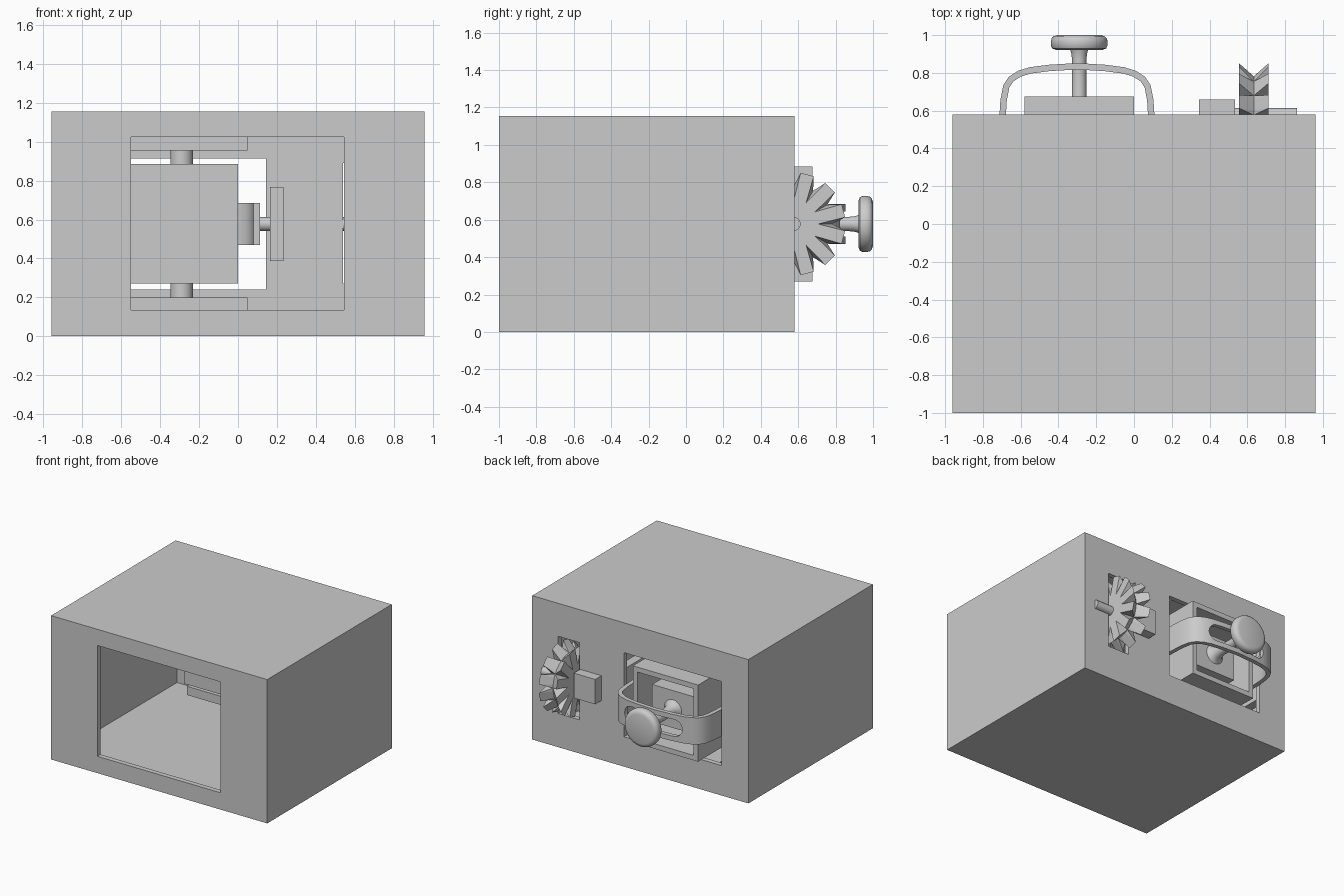
import bpy, bmesh, math
from mathutils import Matrix, Vector

if "Cube" in bpy.data.objects:
    bpy.data.objects.remove(bpy.data.objects["Cube"], do_unlink=True)

grey = bpy.data.materials.new("plain_grey")
grey.use_nodes = True
grey.diffuse_color = (0.6, 0.6, 0.6, 1)
for node in grey.node_tree.nodes:
    if node.type == 'BSDF_PRINCIPLED':
        node.inputs["Base Color"].default_value = grey.diffuse_color

CX, CY, CZ = -0.29, 0.41, 0.577   # gimbal centre


def finish(name, bm, smooth=False):
    bmesh.ops.recalc_face_normals(bm, faces=bm.faces[:])
    mesh = bpy.data.meshes.new(name)
    bm.to_mesh(mesh)
    bm.free()
    mesh.materials.append(grey)
    ob = bpy.data.objects.new(name, mesh)
    bpy.context.collection.objects.link(ob)
    if smooth:
        select(ob)
        bpy.ops.object.shade_smooth_by_angle(angle=math.radians(35))
    return ob


def select(ob):
    bpy.ops.object.select_all(action='DESELECT')
    ob.select_set(True)
    bpy.context.view_layer.objects.active = ob


def box(name, x, y, z):
    bm = bmesh.new()
    bmesh.ops.create_cube(bm, size=1)
    for v in bm.verts:
        v.co = [r[0] + (r[1] - r[0]) * (c + 0.5) for r, c in zip((x, y, z), v.co)]
    return finish(name, bm)


def cylinder(name, start, end, radius):
    a, b = Vector(start), Vector(end)
    turn = (b - a).to_track_quat('Z', 'Y').to_matrix().to_4x4()
    bm = bmesh.new()
    bmesh.ops.create_cone(bm, cap_ends=True, segments=32, radius1=radius, radius2=radius,
                          depth=(b - a).length, matrix=Matrix.Translation((a + b) / 2) @ turn)
    return finish(name, bm, True)


def lathe(name, profile):
    """Turn (radius, y) points about the stick axis."""
    bm = bmesh.new()
    verts = [bm.verts.new((CX + r, y, CZ)) for r, y in profile]
    edges = [bm.edges.new(pair) for pair in zip(verts, verts[1:])]
    bmesh.ops.spin(bm, geom=verts + edges, cent=(CX, 0, CZ), axis=(0, 1, 0),
                   angle=math.tau, steps=48)
    bmesh.ops.remove_doubles(bm, verts=bm.verts[:], dist=0.0001)
    return finish(name, bm, True)


def cut(ob, cutter):
    mod = ob.modifiers.new("cut", 'BOOLEAN')
    mod.operation, mod.solver, mod.object = 'DIFFERENCE', 'EXACT', cutter
    select(ob)
    bpy.ops.object.modifier_apply(modifier=mod.name)
    bpy.data.objects.remove(cutter, do_unlink=True)


# Hollow housing with front opening, stick window and wheel slot
housing = box("housing", (-0.96, 0.96), (-1, 0.58), (0, 1.155))
for x, y, z in (((-0.92, 0.92), (-0.96, 0.54), (0.04, 1.115)),
                ((-0.55, 0.545), (-1.1, -0.9), (0.135, 1.025)),
                ((-0.72, 0.145), (0.5, 0.7), (0.24, 0.915)),
                ((0.54, 0.73), (0.5, 0.7), (0.27, 0.89))):
    cut(housing, box("cutter", x, y, z))

# Swinging frame, open at the back, with the stick base inside
frame = box("swing_frame", (CX - 0.29, CX + 0.29), (0.15, 0.675), (0.27, 0.885))
cut(frame, box("cutter", (CX - 0.25, CX + 0.25), (0.2, 0.8), (0.31, 0.845)))
box("stick_base", (CX - 0.185, CX + 0.185), (0.19, 0.58), (CZ - 0.15, CZ + 0.15))

# Pivots and the brackets that carry them
for side, word in ((-1, "lower"), (1, "upper")):
    cylinder(word + "_pivot", (CX, CY, CZ + side * 0.3), (CX, CY, CZ + side * 0.385), 0.058)
    z = sorted((CZ + side * 0.378, CZ + side * 0.448))
    box(word + "_bracket", (CX - 0.34, CX + 0.34), (0.25, 0.545), z)
for side, word in ((-1, "right"), (1, "left")):
    cylinder(word + "_pivot", (CX + side * 0.38, CY, CZ), (CX + side * 0.46, CY, CZ), 0.036)
    x = sorted((CX + side * 0.455, CX + side * 0.525))
    box(word + "_bracket", x, (0.25, 0.545), (CZ - 0.19, CZ + 0.19))

# Curved strap with a long rounded slot
half = [(0.415, 0.31), (0.413, 0.5), (0.41, 0.58), (0.405, 0.66), (0.39, 0.735),
        (0.36, 0.78), (0.31, 0.812), (0.25, 0.83), (0.15, 0.843), (0, 0.852)]
path = [(-x, y) for x, y in half] + half[-2::-1]
bm = bmesh.new()
rows = []
for i, (x, y) in enumerate(path):
    p, q = path[max(i - 1, 0)], path[min(i + 1, len(path) - 1)]
    inward = Vector((q[1] - p[1], p[0] - q[0])).normalized() * 0.034
    ring = ((x, y, -1), (x, y, 1), (x + inward.x, y + inward.y, 1),
            (x + inward.x, y + inward.y, -1))
    rows.append([bm.verts.new((CX - 0.012 + a, b, CZ + c * 0.107)) for a, b, c in ring])
for r, s in zip(rows, rows[1:]):
    for k in range(4):
        bm.faces.new((r[k], r[k - 1], s[k - 1], s[k]))
bm.faces.new(rows[0])
bm.faces.new(rows[-1])
strap = finish("strap", bm)

bm = bmesh.new()
outline = []
for i in range(26):
    side = 1 if i < 13 else -1
    a = math.radians(-90 + (i % 13) * 15 + (0 if side > 0 else 180))
    outline.append(bm.verts.new((CX + side * 0.19 + 0.068 * math.cos(a), 0.7,
                                 CZ + 0.068 * math.sin(a))))
face = bm.faces.new(outline)
new = bmesh.ops.extrude_face_region(bm, geom=[face])["geom"]
bmesh.ops.translate(bm, vec=(0, 0.25, 0),
                    verts=[g for g in new if isinstance(g, bmesh.types.BMVert)])
cut(strap, finish("slot_cutter", bm))
select(strap)
bpy.ops.object.shade_smooth_by_angle(angle=math.radians(35))

# Stick and its rounded knob
lathe("stick", [(0, 0.57), (0.085, 0.575), (0.06, 0.59), (0.046, 0.62), (0.038, 0.67),
                (0.038, 0.87), (0.042, 0.905), (0.05, 0.93), (0, 0.93)])
lathe("knob", [(0, 0.922), (0.125, 0.922), (0.143, 0.93), (0.15, 0.945), (0.15, 0.968),
               (0.146, 0.983), (0.135, 0.994), (0.115, 1), (0, 1)])

# Notched thumb wheel with a V groove round the rim
WX, WY, HALF, TEETH = 0.634, 0.577, 0.078, 12
bm = bmesh.new()


def rim(x, r, degrees):
    a = math.radians(degrees)
    return bm.verts.new((WX + x, WY + r * math.cos(a), CZ + r * math.sin(a)))


step = 360 / TEETH
groove = [(rim(0, 0.205, i * step), rim(0, 0.205, i * step + 7.5),
           rim(0, 0.205, (i + 1) * step - 7.5)) for i in range(TEETH)]
for x in (-HALF, HALF):
    hub = rim(x, 0, 0)
    tips = [rim(x, 0.13, i * step) for i in range(TEETH)]
    for i in range(TEETH):
        g0, g1, g2 = groove[i]
        g3 = groove[(i + 1) % TEETH][0]
        t0, t1 = tips[i], tips[(i + 1) % TEETH]
        a, b = rim(x, 0.276, i * step + 7.5), rim(x, 0.276, (i + 1) * step - 7.5)
        for loop in ((hub, t0, t1), (t0, a, b, t1), (a, g1, g2, b),
                     (t0, g0, a), (g0, g1, a), (t1, b, g3), (b, g2, g3)):
            bm.faces.new(loop)
finish("thumb_wheel", bm)

# Wheel axle and the block it turns in
cylinder("wheel_axle", (0.52, WY, CZ), (0.862, WY, CZ), 0.036)
box("wheel_block", (0.345, 0.535), (0.545, 0.66), (CZ - 0.1, CZ + 0.1))
